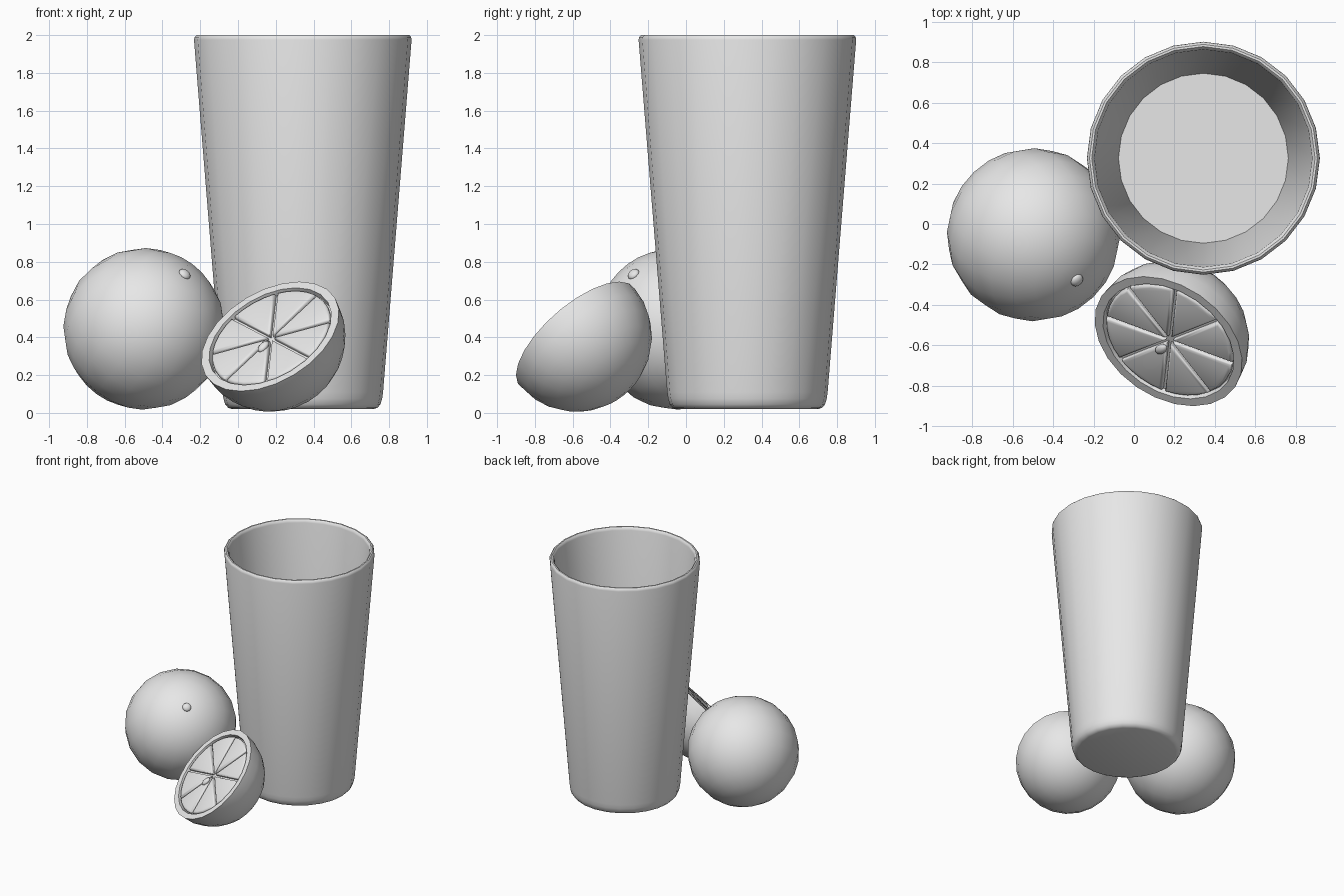
import bpy, bmesh, math
from mathutils import Matrix, Vector

if "Cube" in bpy.data.objects:
    bpy.data.objects.remove(bpy.data.objects["Cube"])

grey = bpy.data.materials.new("plain grey")
grey.diffuse_color = (0.8, 0.8, 0.8, 1)
grey.use_nodes = True
grey.node_tree.nodes["Principled BSDF"].inputs["Base Color"].default_value = grey.diffuse_color


def finish(bm, name, matrix, angle=35):
    """Turn a bmesh into a smooth shaded object with sharp creases kept."""
    bmesh.ops.recalc_face_normals(bm, faces=bm.faces)
    mesh = bpy.data.meshes.new(name)
    bm.to_mesh(mesh)
    bm.free()
    mesh.materials.append(grey)
    mesh.transform(matrix)
    obj = bpy.data.objects.new(name, mesh)
    bpy.context.collection.objects.link(obj)
    bpy.ops.object.select_all(action='DESELECT')
    obj.select_set(True)
    bpy.context.view_layer.objects.active = obj
    bpy.ops.object.shade_smooth_by_angle(angle=math.radians(angle))
    return obj


def lathe(profile, steps):
    """Revolve (radius, height) points around z; radius 0 becomes a pole."""
    bm = bmesh.new()
    rings = []
    for r, z in profile:
        count = 1 if r == 0 else steps
        rings.append([bm.verts.new((r * math.cos(math.tau * i / steps),
                                    r * math.sin(math.tau * i / steps), z))
                      for i in range(count)])
    for a, b in zip(rings, rings[1:]):
        for i in range(steps):
            j = (i + 1) % steps
            if len(a) == 1:
                bm.faces.new((a[0], b[j], b[i]))
            elif len(b) == 1:
                bm.faces.new((a[i], a[j], b[0]))
            else:
                bm.faces.new((a[i], a[j], b[j], b[i]))
    return bm


def frame(centre, normal):
    """Matrix whose local z is the normal and whose local x is horizontal."""
    n = Vector(normal).normalized()
    u = Vector((-n.y, n.x, 0)).normalized()
    v = n.cross(u)
    m = Matrix((u, v, n)).transposed().to_4x4()
    return Matrix.Translation(centre) @ m


# Tall tapered glass with rounded foot, rounded rim and hollow inside
glass = [(0, 0.02), (0.375, 0.02), (0.395, 0.027), (0.411, 0.045), (0.42, 0.075),
         (0.425, 0.11), (0.576, 1.975), (0.573, 1.99), (0.563, 2.0), (0.552, 2.0),
         (0.542, 1.99), (0.538, 1.975), (0.42, 0.5), (0, 0.5)]
finish(lathe(glass, 24), "glass", Matrix.Translation((0.343, 0.325, 0)))

# Whole fruit, its pole pointing at the stem
centre, stem = Vector((-0.497, -0.053, 0.445)), Vector((0.214, -0.224, 0.288))
bm = bmesh.new()
bmesh.ops.create_uvsphere(bm, u_segments=20, v_segments=12, radius=0.428)
finish(bm, "whole_fruit", frame(centre, stem), 60)

# Small flattened stem button
bm = bmesh.new()
bmesh.ops.create_uvsphere(bm, u_segments=12, v_segments=8, radius=0.034)
bmesh.ops.scale(bm, vec=(1, 1, 0.6), verts=bm.verts)
finish(bm, "stem_button", frame(centre + stem.normalized() * 0.424, stem), 60)

# Half fruit: dome, flat rind rim and a shallow recess
R = 0.4
cut = frame((0.17, -0.58, 0.405), (-0.41, -0.6, 0.69))
half = [(0, -R)] + [(R * math.sin(a), -R * math.cos(a))
                    for a in (math.pi / 2 * i / 7 for i in range(1, 8))]
half += [(0.355, 0), (0.35, -0.03), (0, -0.03)]
finish(lathe(half, 24), "half_fruit", cut)

# Eight rounded pulp wedges inside the recess
for k in range(8):
    mid = math.radians(42.5 + 45 * k)
    spread = math.radians(22.5)
    tip = 0.008 / math.sin(spread)            # leaves a narrow gap between wedges
    edge = spread - 0.024
    pts = [(tip, 0)] + [(0.342 * math.cos(t), 0.342 * math.sin(t))
                        for t in (edge * (i / 2 - 1) for i in range(5))]
    bm = bmesh.new()
    base = bm.faces.new([bm.verts.new((x, y, -0.035)) for x, y in pts])
    ext = bmesh.ops.extrude_face_region(bm, geom=[base])
    top = [g for g in ext["geom"] if isinstance(g, bmesh.types.BMVert)]
    bmesh.ops.translate(bm, vec=(0, 0, 0.033), verts=top)
    rim = [e for e in bm.edges if all(v in top for v in e.verts)]
    bmesh.ops.bevel(bm, geom=rim, offset=0.014, segments=2, profile=0.5,
                    affect='EDGES')
    finish(bm, "pulp_wedge", cut @ Matrix.Rotation(mid, 4, 'Z'), 50)

# Seed lying near the middle of the cut face
bm = bmesh.new()
bmesh.ops.create_uvsphere(bm, u_segments=10, v_segments=6, radius=0.025)
bmesh.ops.scale(bm, vec=(1.6, 1, 0.7), verts=bm.verts)
finish(bm, "seed", cut @ Matrix.Translation((-0.008, -0.075, 0))
       @ Matrix.Rotation(math.radians(-105), 4, 'Z'), 60)
